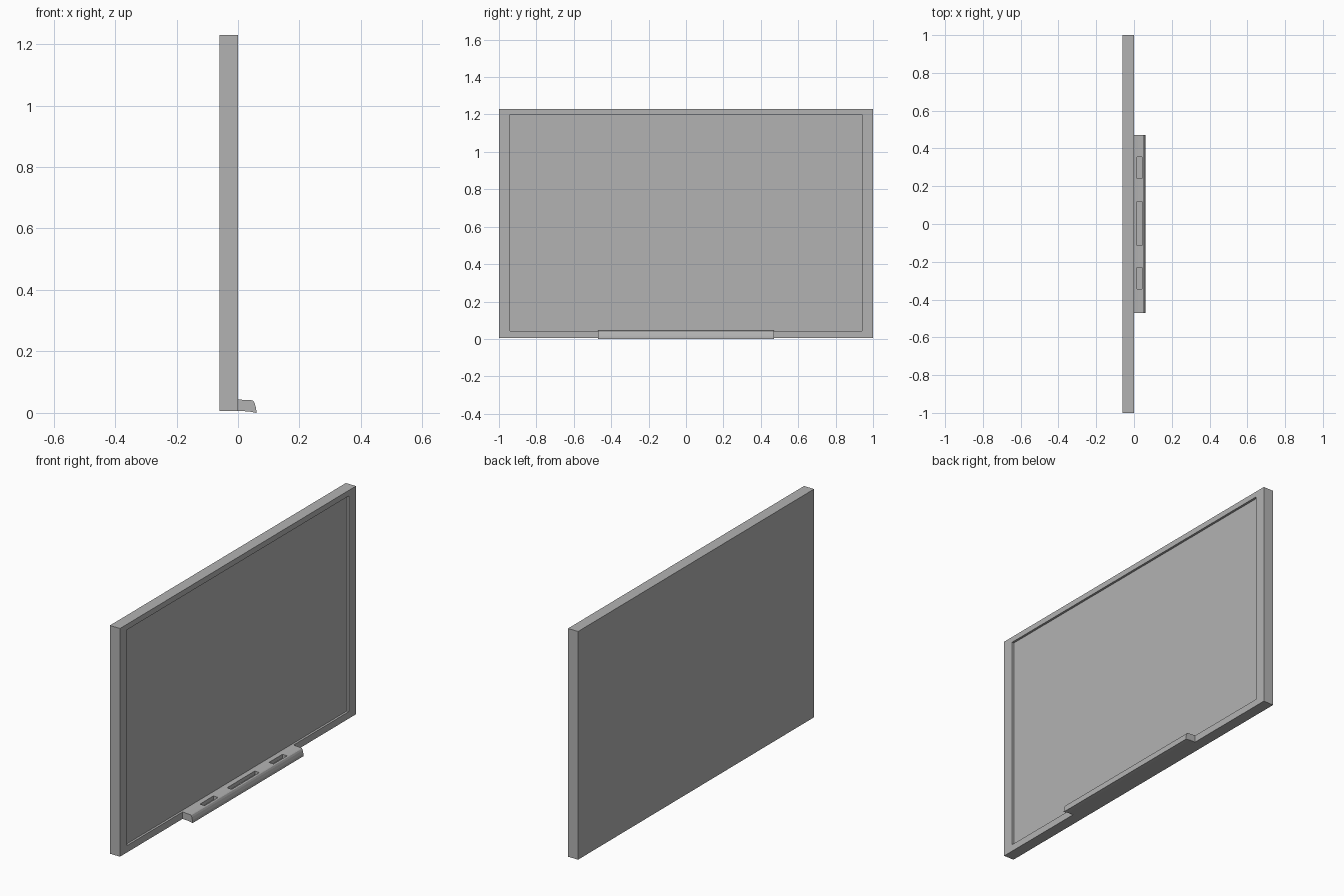
import bpy, bmesh

cube = bpy.data.objects.get("Cube")
if cube:
    bpy.data.objects.remove(cube, do_unlink=True)

grey = bpy.data.materials.new("plain_grey")
grey.use_nodes = True
COLOR = (0.45, 0.45, 0.45, 1)
grey.diffuse_color = COLOR
grey.node_tree.nodes["Principled BSDF"].inputs["Base Color"].default_value = COLOR


def finish(name, bm):
    bmesh.ops.recalc_face_normals(bm, faces=bm.faces)
    mesh = bpy.data.meshes.new(name)
    bm.to_mesh(mesh)
    bm.free()
    mesh.materials.append(grey)
    obj = bpy.data.objects.new(name, mesh)
    bpy.context.collection.objects.link(obj)
    return obj


def prism(name, profile, y0, y1):
    """Extrude an x-z profile along y."""
    bm = bmesh.new()
    face = bm.faces.new([bm.verts.new((x, y0, z)) for x, z in profile])
    ext = bmesh.ops.extrude_face_region(bm, geom=[face])
    verts = [v for v in ext["geom"] if isinstance(v, bmesh.types.BMVert)]
    bmesh.ops.translate(bm, verts=verts, vec=(0, y1 - y0, 0))
    return finish(name, bm)


def box(name, x, y, z):
    return prism(name, [(x[0], z[0]), (x[1], z[0]), (x[1], z[1]), (x[0], z[1])], *y)


def cut(target, cutter):
    mod = target.modifiers.new(cutter.name, "BOOLEAN")
    mod.operation = "DIFFERENCE"
    mod.solver = "EXACT"
    mod.object = cutter
    cutter.hide_render = True
    cutter.hide_viewport = True


# Board with a shallow recessed writing surface
board = box("board", (-0.06, 0), (-1, 1), (0.006, 1.23))
cut(board, box("surface_cutter", (-0.012, 0.05), (-0.94, 0.94), (0.043, 1.2)))

# Pen tray with a sloping, rounded front lip
tray = prism("pen_tray", [(0, 0.006), (0.035, 0.005), (0.06, 0), (0.059, 0.014),
                          (0.055, 0.029), (0.051, 0.038), (0.047, 0.041),
                          (0.02, 0.042), (0, 0.044)], -0.47, 0.47)

# Pen and eraser slots
for name, y in (("right_slot", (-0.345, -0.23)), ("middle_slot", (-0.115, 0.12)),
                ("left_slot", (0.24, 0.355))):
    cut(tray, box(name + "_cutter", (0.016, 0.043), y, (0.022, 0.1)))
